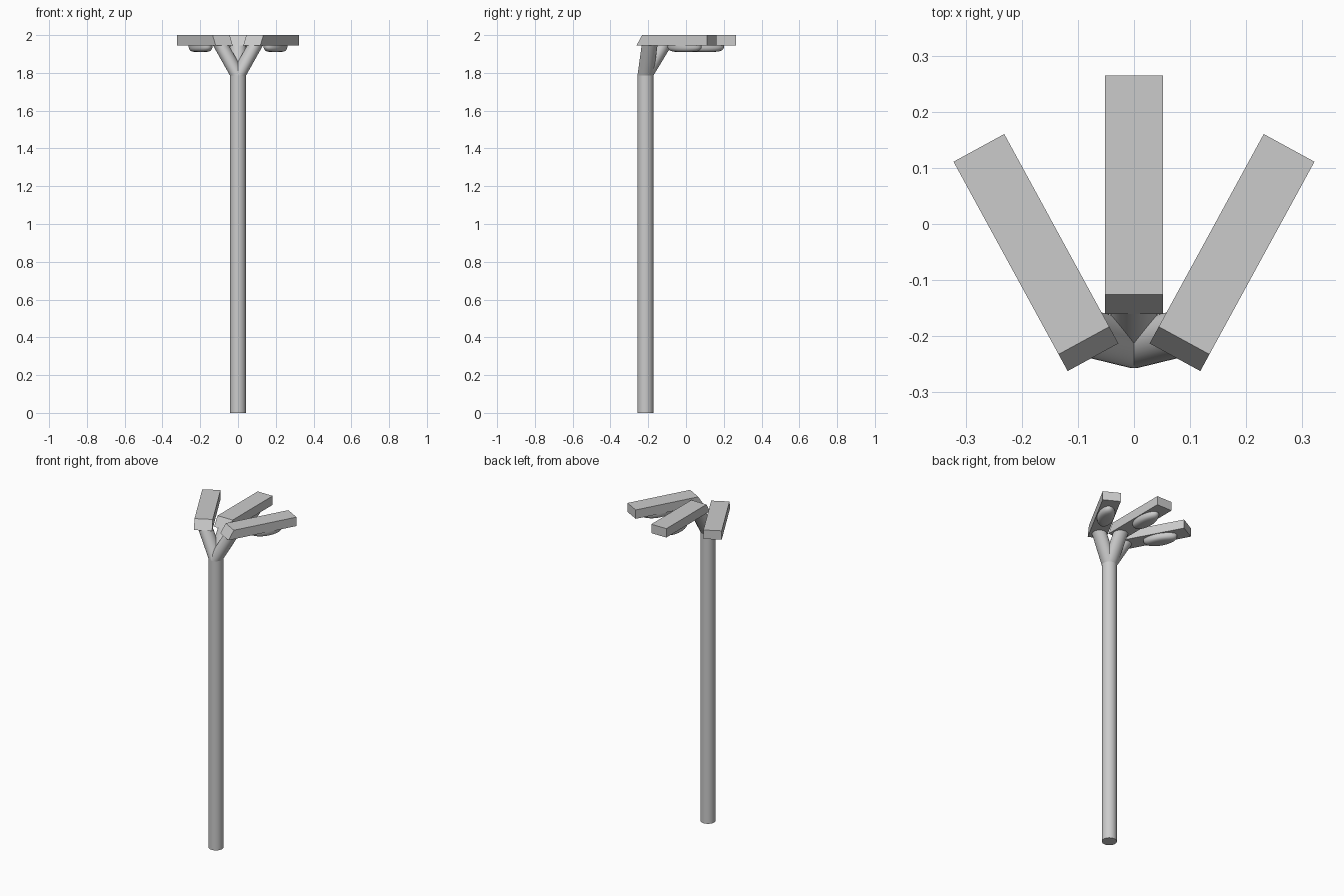
import bpy, bmesh, math
from mathutils import Matrix, Vector

if "Cube" in bpy.data.objects:
    bpy.data.objects.remove(bpy.data.objects["Cube"])

POLE = Vector((0, -0.215, 0))
R, FORK, UNDER, TOP = 0.042, 1.785, 1.945, 2.0
SEG = 32


def make(name, rings, smooth=True, matrix=Matrix()):
    """Skin a list of equal-length point rings and cap both ends."""
    bm = bmesh.new()
    vr = [[bm.verts.new(matrix @ Vector(p)) for p in ring] for ring in rings]
    n = len(vr[0])
    for a, b in zip(vr, vr[1:]):
        for i in range(n):
            j = (i + 1) % n
            bm.faces.new((a[i], a[j], b[j], b[i]))
    bm.faces.new(vr[0][::-1])
    bm.faces.new(vr[-1])
    bmesh.ops.recalc_face_normals(bm, faces=bm.faces)
    mesh = bpy.data.meshes.new(name)
    bm.to_mesh(mesh)
    bm.free()
    obj = bpy.data.objects.new(name, mesh)
    bpy.context.collection.objects.link(obj)
    if smooth:
        bpy.ops.object.select_all(action='DESELECT')
        obj.select_set(True)
        bpy.context.view_layer.objects.active = obj
        bpy.ops.object.shade_smooth_by_angle(angle=math.radians(35))
    return obj


def ellipse(cx, cy, z, rx, ry):
    return [(cx + rx * math.cos(2 * math.pi * i / SEG),
             cy + ry * math.sin(2 * math.pi * i / SEG), z) for i in range(SEG)]


# Pole
make("pole", [ellipse(0, POLE.y, z, R, R) for z in (0, FORK)])

# Lamp arms: name, near end of head (x, y), turn angle, arm lean (x, y) to head underside
ARMS = [("center", (0, -0.16), 0, (0, 0.097)),
        ("right", (0.073, -0.2375), -28.6, (0.09, 0.022)),
        ("left", (-0.073, -0.2375), 28.6, (-0.09, 0.022))]

for name, (hx, hy), turn, (dx, dy) in ARMS:
    # Leaning branch, a sheared continuation of the pole
    k = 1.03
    make(name + "_branch", [
        ellipse(0, POLE.y, FORK, R, R),
        ellipse(dx * k, POLE.y + dy * k, FORK + (UNDER - FORK) * k, R, R)])

    m = Matrix.Translation((hx, hy, 0)) @ Matrix.Rotation(math.radians(turn), 4, 'Z')

    # Lamp head: box with a slanted near end
    w, length, slant = 0.0515, 0.425, 0.034
    make(name + "_head", [
        [(-w, y, z), (w, y, z), (w, length, z), (-w, length, z)]
        for y, z in ((0, UNDER), (slant, TOP))], smooth=False, matrix=m)

    # Oval lens bulging below the head
    profile = [(1.0, 1.948), (1.0, 1.936), (0.96, 1.927), (0.87, 1.919),
               (0.72, 1.9135), (0.5, 1.911), (0.25, 1.91)]
    make(name + "_lens", [ellipse(0, 0.262, z, 0.047 * s, 0.1 * s)
                          for s, z in profile], matrix=m)
